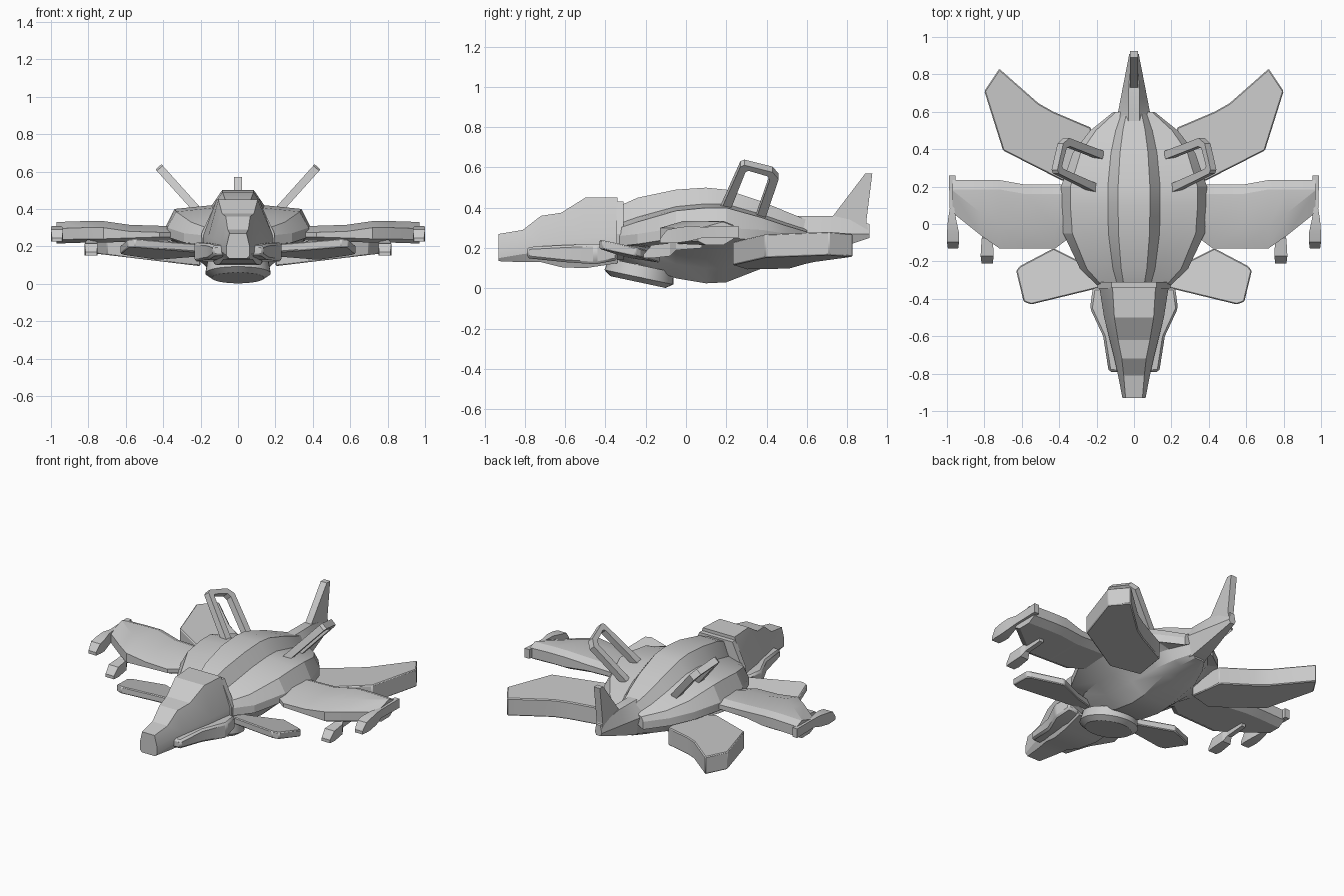
import bpy, bmesh
from mathutils import Matrix, Vector

if "Cube" in bpy.data.objects:
    bpy.data.objects.remove(bpy.data.objects["Cube"])

GREY = (0.6, 0.6, 0.6, 1)
grey = bpy.data.materials.new("hull_grey")
grey.use_nodes = True
grey.diffuse_color = GREY
grey.node_tree.nodes["Principled BSDF"].inputs["Base Color"].default_value = GREY


def finish(name, bm, bevel=0.0):
    bmesh.ops.remove_doubles(bm, verts=bm.verts, dist=1e-5)
    bmesh.ops.recalc_face_normals(bm, faces=bm.faces)
    mesh = bpy.data.meshes.new(name)
    bm.to_mesh(mesh)
    bm.free()
    mesh.materials.append(grey)
    ob = bpy.data.objects.new(name, mesh)
    bpy.context.collection.objects.link(ob)
    if bevel:
        mod = ob.modifiers.new("edge_bevel", "BEVEL")
        mod.width = bevel
        mod.segments = 1
    bpy.ops.object.select_all(action="DESELECT")
    ob.select_set(True)
    bpy.context.view_layer.objects.active = ob
    bpy.ops.object.shade_smooth_by_angle(angle=.35)


def loft(name, rings, bevel=0.0):
    """Skin a list of equal-length 3D rings and cap both ends."""
    bm = bmesh.new()
    loops = [[bm.verts.new(p) for p in ring] for ring in rings]
    n = len(loops[0])
    for a, b in zip(loops, loops[1:]):
        for i in range(n):
            j = (i + 1) % n
            bm.faces.new((a[i], a[j], b[j], b[i]))
    bm.faces.new(loops[0])
    bm.faces.new(loops[-1])
    finish(name, bm, bevel)


def pair(name, rings, bevel=0.0):
    """Build a left part and its mirrored right twin."""
    for side, s in (("left", 1), ("right", -1)):
        loft(f"{side}_{name}", [[(s * x, y, z) for x, y, z in r] for r in rings], bevel)


def mirrored(y, half):
    """Full ring at y from a half section running from top to bottom."""
    return [(x, y, z) for x, z in half] + [(-x, y, z) for x, z in reversed(half)]


def box_ring(y, x0, x1, z0, z1):
    return [(x0, y, z0), (x1, y, z0), (x1, y, z1), (x0, y, z1)]


def slab(name, outline, low, thick, bevel):
    """Pair of plates from a plan outline, with height given by a function."""
    pair(name, [[(x, y, low(x, y) + t) for x, y in outline] for t in (0, thick)], bevel)


# Main body: broad shoulders, raised flat spine and a narrower belly
body = []
for y, k, top, sh, edge, low, bot in (
        (-.33, .5, .41, .3, .26, .16, .13), (-.24, .74, .45, .33, .27, .15, .12),
        (-.05, .97, .49, .385, .3, .12, .05), (.1, 1, .5, .4, .30, .1, .025),
        (.2, 1, .49, .4, .30, .10, .03), (.38, .84, .43, .35, .29, .12, .1),
        (.5, .6, .38, .31, .27, .14, .12), (.6, .28, .34, .28, .25, .16, .14)):
    r = .25 + .75 * k
    body.append(mirrored(y, [(.085 * r, top), (.14 * r, sh * .8 + top * .2), (.34 * k, sh),
                             (.39 * k, edge), (.39 * k, edge - .05),
                             (.25 * k, low + .06), (.18 * k, low), (.1 * k, bot)]))
loft("main_body", body)

# Nose with canopy, and the collar behind it
nose = []
for y, tw, top, mw, mid, bot in (
        (-.93, .045, .27, .062, .2, .135), (-.81, .055, .29, .085, .22, .13),
        (-.72, .065, .36, .105, .23, .13), (-.62, .085, .375, .13, .24, .105),
        (-.5, .105, .45, .16, .25, .1), (-.34, .115, .45, .185, .26, .125)):
    nose.append(mirrored(y, [(tw, top), (mw, mid), (mw, mid - .05), (mw * .75, bot)]))
loft("nose", nose)
loft("collar", [mirrored(y, [(.12, .43), (.195, .27), (.19, .17), (.13, .14)])
                for y in (-.345, -.31)])

# Cheek fairings beside the nose
pair("cheek", [box_ring(*s) for s in (
    (-.79, .06, .135, .15, .205), (-.6, .06, .165, .13, .215),
    (-.45, .06, .235, .12, .22), (-.34, .06, .22, .14, .22))], .012)

# Front canards, tilted nose up
slab("canard", [(.12, -.31), (.2, -.345), (.55, -.43), (.59, -.415), (.63, -.25),
                (.61, -.225), (.43, -.13), (.25, -.22), (.12, -.26)],
     lambda x, y: .195 - .22 * (y + .43) + .03 * (x - .5), .045, .006)

# Main wings
wing = []
for x, f, b, lo, hi in ((.3, -.04, .21, .23, .31), (.42, -.13, .21, .23, .31),
                        (.58, -.13, .21, .225, .315), (.72, -.13, .235, .22, .335),
                        (.82, -.06, .235, .22, .335), (.97, .06, .235, .215, .33)):
    wing.append([(x, f, lo + .02), (x, f, hi - .035), (x, f + .12, hi), (x, b - .05, hi),
                 (x, b, hi - .02), (x, b, lo + .03), (x, b - .05, lo), (x, f + .04, lo)])
pair("wing", wing)

# Guns at the wing tips and under the wings
pair("tip_gun", [box_ring(*s) for s in (
    (.26, .955, .99, .25, .31), (.08, .96, .985, .25, .305), (.02, .95, .995, .235, .31),
    (-.05, .935, 1, .225, .3), (-.095, .935, 1, .225, .29), (-.13, .94, .995, .225, .245))])
pair("under_gun", [box_ring(*s) for s in (
    (.08, .77, .8, .2, .25), (-.05, .77, .8, .19, .24), (-.08, .755, .815, .16, .225),
    (-.17, .75, .82, .15, .215), (-.21, .755, .815, .15, .17))])

# Thick rear fins
slab("rear_fin", [(.2, .3), (.38, .23), (.7, .393), (.8, .71), (.72, .83),
                  (.51, .645), (.43, .6), (.23, .515)],
     lambda x, y: .1 + .12 * (x - .25), .115, .006)

# Tail boom and upright tail fin
loft("tail_boom", [mirrored(y, [(tw, hi), (w, .27), (w * .6, lo)]) for y, tw, w, lo, hi in (
    (.45, .03, .13, .13, .36), (.6, .03, .085, .15, .36),
    (.73, .028, .06, .19, .36), (.91, .015, .025, .25, .32))])
loft("tail_fin", [[(x, y, z) for y, z in (
    (.7, .3), (.73, .36), (.89, .57), (.925, .57), (.895, .33), (.91, .27))]
    for x in (-.022, .022)])

# Open loop masts leaning outward on the back
outer = [(.15, -.1), (.27, .97), (.29, 1), (.43, .86), (.46, .72), (.39, -.1)]
inner = [(.2, -.1), (.295, .86), (.31, .89), (.405, .78), (.415, .7), (.345, -.1)]
normal = Vector((.25, 0, -.225)).normalized() * .042


def mast_point(p, t):
    return Vector((.2 + .225 * p[1], p[0], .375 + .25 * p[1])) + normal * (t - .5)


pair("loop_mast", [[mast_point(o, 0), mast_point(i, 0), mast_point(i, 1), mast_point(o, 1)]
                   for o, i in zip(outer, inner)])

# Tilted dish under the chin
bm = bmesh.new()
for r1, r2, z, depth in ((.14, .175, -.03, .025), (.175, .165, .012, .06)):
    bmesh.ops.create_cone(bm, cap_ends=False, segments=32, radius1=r1, radius2=r2,
                          depth=depth, matrix=Matrix.Translation((0, 0, z)))
bmesh.ops.remove_doubles(bm, verts=bm.verts, dist=.001)
bmesh.ops.holes_fill(bm, edges=bm.edges, sides=0)
bmesh.ops.transform(bm, verts=bm.verts, matrix=Matrix.Translation((0, -.23, .073))
                    @ Matrix.Rotation(-.21, 4, "X"))
finish("chin_dish", bm)
